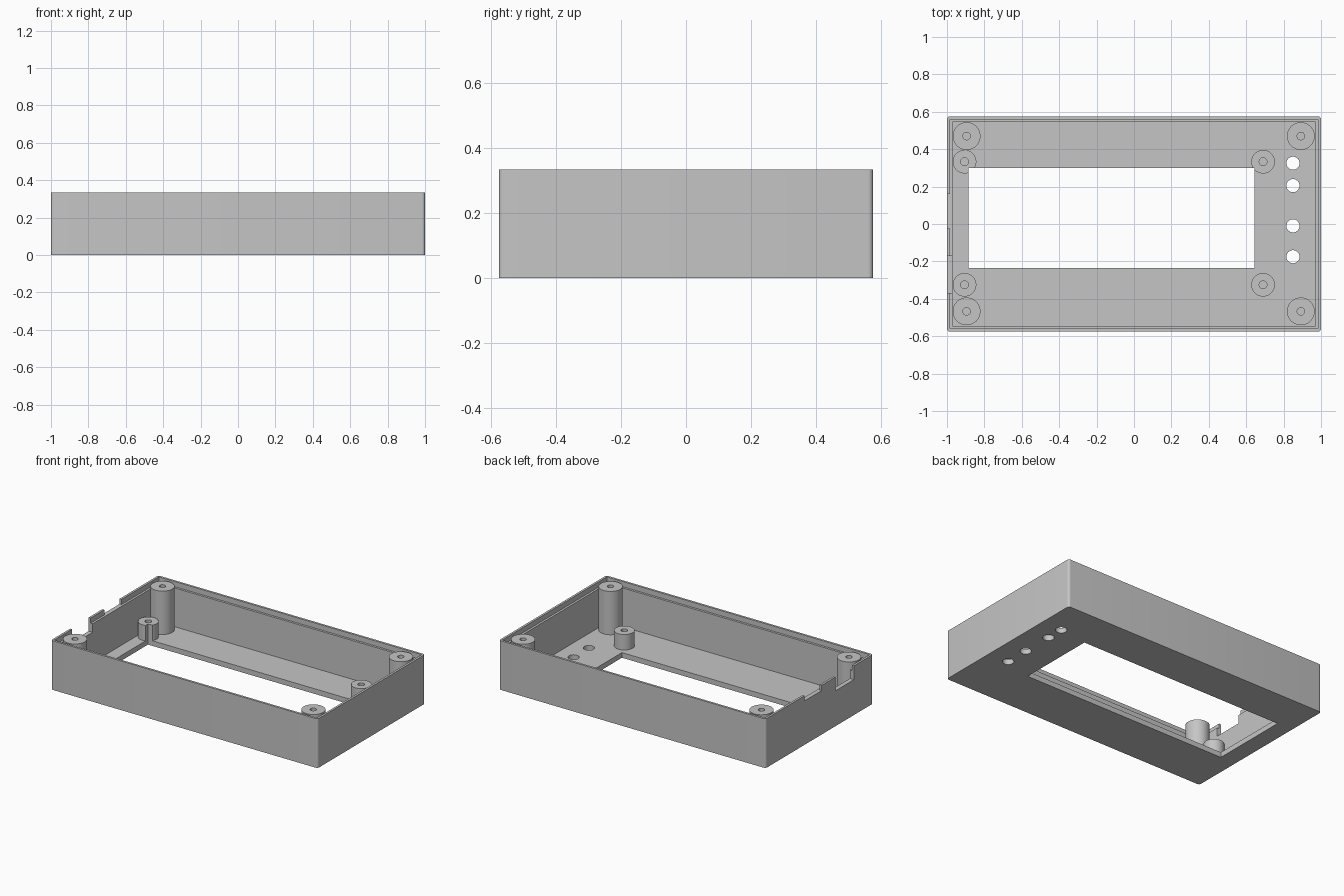
import bpy
import bmesh
import math
from mathutils import Matrix, Vector

old = bpy.data.objects.get("Cube")
if old:
    bpy.data.objects.remove(old, do_unlink=True)

# Overall sizes
HX, HY, HEIGHT = 1.0, 0.575, 0.333
WALL, FLOOR, LIP = 0.03, 0.035, 0.015
LEDGE_Z = HEIGHT - 0.035

grey = bpy.data.materials.new("plain grey")
grey.use_nodes = True
colour = (0.56, 0.56, 0.56, 1)
grey.diffuse_color = colour
grey.node_tree.nodes["Principled BSDF"].inputs["Base Color"].default_value = colour


def make_object(name, bm):
    bmesh.ops.recalc_face_normals(bm, faces=bm.faces)
    mesh = bpy.data.meshes.new(name)
    bm.to_mesh(mesh)
    bm.free()
    mesh.materials.append(grey)
    obj = bpy.data.objects.new(name, mesh)
    bpy.context.collection.objects.link(obj)
    return obj


def box(name, low, high, corner=0):
    low, high = Vector(low), Vector(high)
    bm = bmesh.new()
    place = Matrix.Translation((low + high) / 2) @ Matrix.Diagonal((*(high - low), 1))
    bmesh.ops.create_cube(bm, size=1, matrix=place)
    if corner:
        upright = [e for e in bm.edges
                   if abs(e.verts[0].co.z - e.verts[1].co.z) > 0.01]
        bmesh.ops.bevel(bm, geom=upright, offset=corner, segments=6,
                        profile=0.5, affect='EDGES')
    return make_object(name, bm)


def cylinder(name, x, y, radius, bottom, top):
    bm = bmesh.new()
    bmesh.ops.create_cone(bm, cap_ends=True, segments=48, radius1=radius,
                          radius2=radius, depth=top - bottom,
                          matrix=Matrix.Translation((x, y, (bottom + top) / 2)))
    return make_object(name, bm)


def cut(target, cutter):
    cutter.hide_render = True
    mod = target.modifiers.new("cut", 'BOOLEAN')
    mod.operation = 'DIFFERENCE'
    mod.solver = 'EXACT'
    mod.object = cutter
    bpy.context.view_layer.objects.active = target
    bpy.ops.object.modifier_apply(modifier=mod.name)
    bpy.data.objects.remove(cutter, do_unlink=True)


def finish(obj):
    bpy.ops.object.select_all(action='DESELECT')
    obj.select_set(True)
    bpy.context.view_layer.objects.active = obj
    bpy.ops.object.shade_smooth_by_angle(angle=math.radians(30))


def window_cutter():
    return box("window_cutter", (-0.885, -0.235, -0.1), (0.645, 0.3, 0.5))


# Open tray with a stepped rim
case = box("case_shell", (-HX, -HY, 0), (HX, HY, HEIGHT), corner=0.016)
ix, iy = HX - WALL, HY - WALL
cut(case, box("cavity_cutter", (-ix, -iy, FLOOR), (ix, iy, 0.5)))
ix, iy = HX - LIP, HY - LIP
cut(case, box("rim_cutter", (-ix, -iy, LEDGE_Z), (ix, iy, 0.5)))

# Display window and round holes in the floor
cut(case, window_cutter())
for y in (0.325, 0.205, -0.01, -0.175):
    cut(case, cylinder("hole_cutter", 0.85, y, 0.035, -0.1, 0.2))

# Shallow and deep cable notches in the end wall
for y0, y1, z in ((-0.025, 0.16, LEDGE_Z), (-0.37, -0.17, 0.24)):
    cut(case, box("notch_cutter", (-1.1, y0, z), (-0.96, y1, 0.5)))
finish(case)


# Screw posts: tall ones in the corners, short ones around the window
def post(name, x, y, radius, top, bore):
    obj = cylinder(name, x, y, radius, FLOOR - 0.005, top)
    cut(obj, cylinder("bore_cutter", x, y, bore, 0, 0.5))
    return obj


for side_y, back in (("front", False), ("back", True)):
    for side_x, left in (("right", False), ("left", True)):
        label = side_y + "_" + side_x
        tall = post("tall_post_" + label, 0.892 if left else -0.895,
                    0.47 if back else -0.467, 0.074, 0.329, 0.02)
        finish(tall)
        short = post("short_post_" + label, 0.69 if left else -0.906,
                     0.333 if back else -0.325, 0.063, 0.14, 0.021)
        if back:
            cut(short, window_cutter())
        finish(short)
